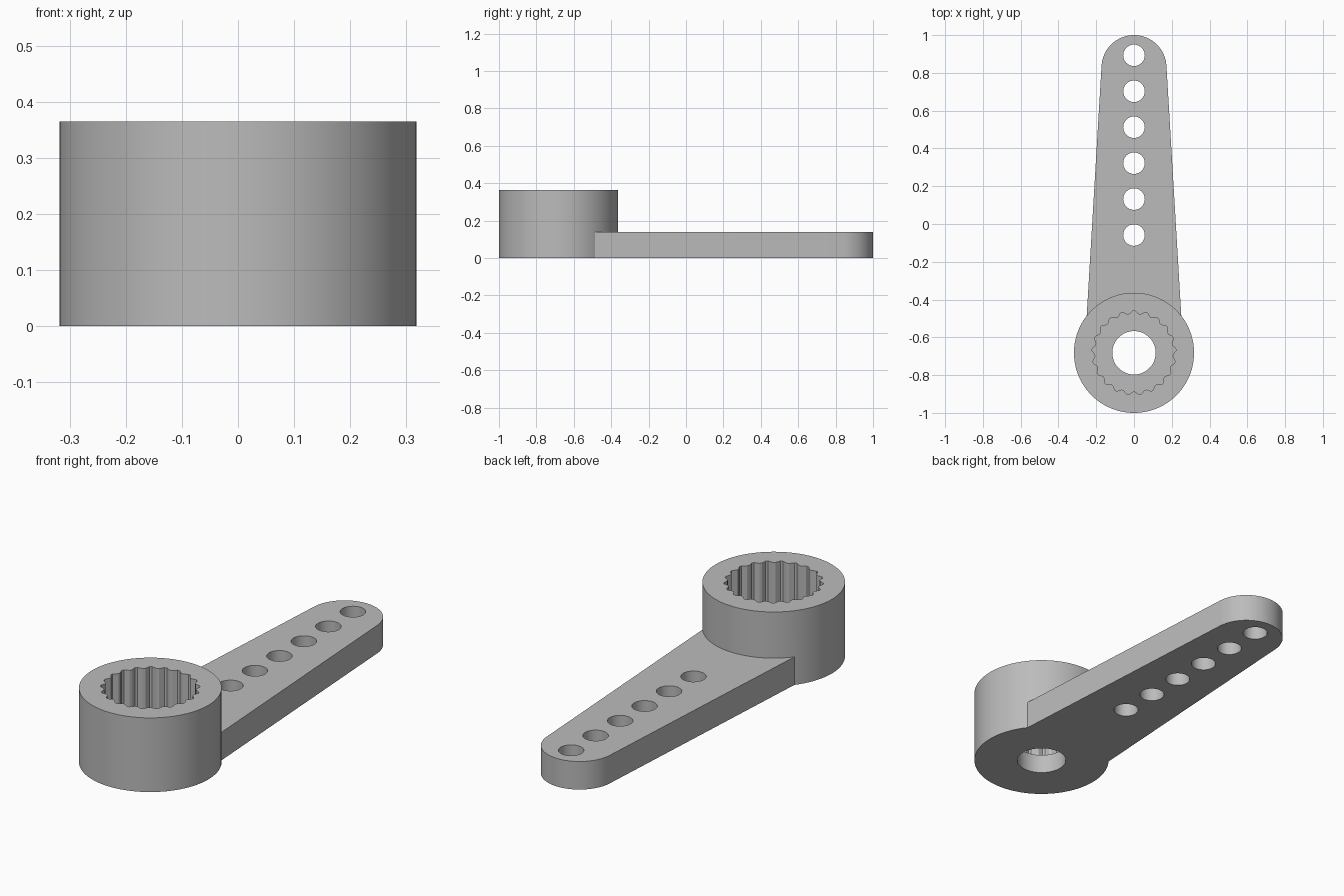
import bpy, bmesh, math

if "Cube" in bpy.data.objects:
    bpy.data.objects.remove(bpy.data.objects["Cube"])

HUB_Y, HUB_R, HUB_H = -0.682, 0.318, 0.365
ARM_H, TIP_Y, TIP_R = 0.138, 0.828, 0.172
FLOOR = 0.095
TEETH = 21

grey = bpy.data.materials.new("plain grey")
grey.diffuse_color = (0.5, 0.5, 0.5, 1)
grey.use_nodes = True
grey.node_tree.nodes["Principled BSDF"].inputs["Base Color"].default_value = grey.diffuse_color


def arc(cy, r, a0, a1, n):
    """n + 1 points on an arc centred on the y axis."""
    return [(r * math.cos(a0 + (a1 - a0) * i / n),
             cy + r * math.sin(a0 + (a1 - a0) * i / n)) for i in range(n + 1)]


def circle(cy, r, n):
    return arc(cy, r, 0, math.tau, n)[:-1]


def prism(name, outline, z0, z1):
    """Extrude a closed outline from z0 to z1."""
    bm = bmesh.new()
    face = bm.faces.new([bm.verts.new((x, y, z0)) for x, y in outline])
    ext = bmesh.ops.extrude_face_region(bm, geom=[face])
    top = [v for v in ext["geom"] if isinstance(v, bmesh.types.BMVert)]
    bmesh.ops.translate(bm, verts=top, vec=(0, 0, z1 - z0))
    bmesh.ops.recalc_face_normals(bm, faces=bm.faces[:])
    mesh = bpy.data.meshes.new(name)
    bm.to_mesh(mesh)
    bm.free()
    mesh.materials.append(grey)
    obj = bpy.data.objects.new(name, mesh)
    bpy.context.collection.objects.link(obj)
    return obj


def combine(target, other, operation):
    """Apply a boolean and remove the helper."""
    mod = target.modifiers.new(operation, "BOOLEAN")
    mod.operation, mod.object, mod.solver = operation, other, "EXACT"
    bpy.context.view_layer.objects.active = target
    bpy.ops.object.modifier_apply(modifier=mod.name)
    bpy.data.objects.remove(other)


# Round hub joined to the tapered arm with its rounded tip
horn = prism("servo_arm", circle(HUB_Y, HUB_R, 96), 0, HUB_H)
slope = 0.06
arm_outline = [(-0.262, HUB_Y), (0.262, HUB_Y)] + arc(TIP_Y, TIP_R, slope, math.pi - slope, 40)
combine(horn, prism("arm", arm_outline, 0, ARM_H), "UNION")

# Toothed socket, open at the top
socket = []
pitch = math.tau / TEETH
for i in range(TEETH):
    for offset, r in ((-0.40, 0.206), (-0.09, 0.222), (0.09, 0.222), (0.40, 0.206)):
        a = math.pi / 2 + (i + offset) * pitch
        socket.append((r * math.cos(a), HUB_Y + r * math.sin(a)))
combine(horn, prism("socket", socket, FLOOR, HUB_H + 0.1), "DIFFERENCE")

# Screw hole through the socket floor
combine(horn, prism("screw_hole", circle(HUB_Y, 0.115, 48), -0.1, FLOOR + 0.05), "DIFFERENCE")

# Row of linkage holes along the arm
for i in range(6):
    hole = prism("linkage_hole", circle(0.893 - 0.1903 * i, 0.057, 40), -0.1, ARM_H + 0.1)
    combine(horn, hole, "DIFFERENCE")

horn.select_set(True)
bpy.context.view_layer.objects.active = horn
bpy.ops.object.shade_smooth_by_angle(angle=math.radians(20))
